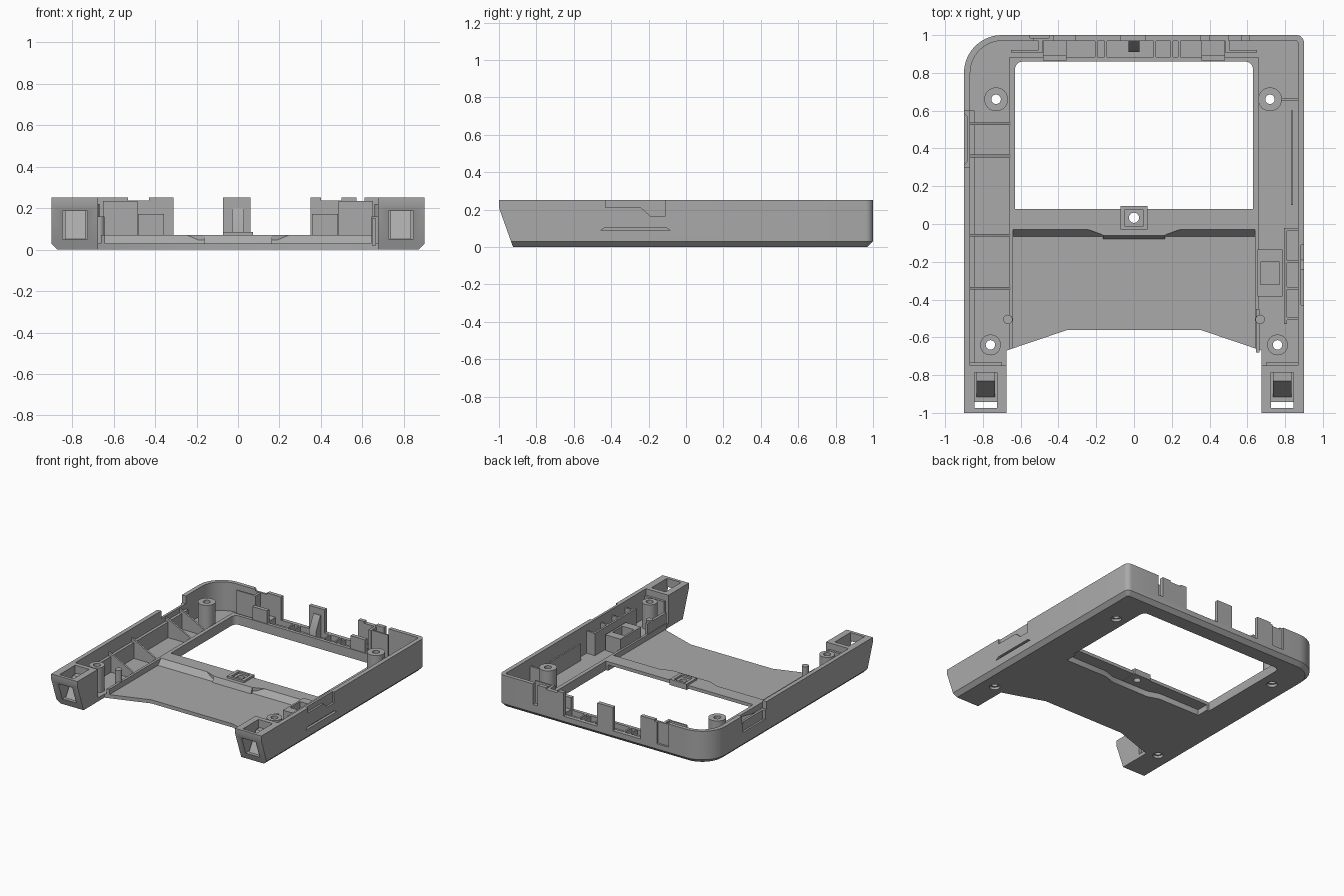
import bpy, bmesh, math

if "Cube" in bpy.data.objects:
    bpy.data.objects.remove(bpy.data.objects["Cube"])

# Shared levels and distances
TOP, RIM, FLOOR, BELOW, ABOVE = .25, .07, .028, -.1, .4
SIDE, INNER, WINDOW, ARM = .9, .867, .63, .675
BACK, BACK_INNER, LEDGE, FRONT = 1, .97, .885, -1
CHAMFER, SLANT = .03, .21
ARM_CENTRE, ARM_BACK, NOTCH_Y = .785, -.67, -.56
SIDES = (-1, 1)

grey = bpy.data.materials.new("matte_grey")
grey.use_nodes = True
shade = (.4, .4, .4, 1)
grey.diffuse_color = shade
grey.node_tree.nodes["Principled BSDF"].inputs["Base Color"].default_value = shade
parts = []


def prism(name, points, low, high, axis="z", chamfered=None):
    """Extrude a 2D outline along one axis."""
    def place(a, b, c):
        return {"x": (c, a, b), "y": (a, c, b), "z": (a, b, c)}[axis]

    bm = bmesh.new()
    face = bm.faces.new([bm.verts.new(place(a, b, low)) for a, b in points])
    extruded = bmesh.ops.extrude_face_region(bm, geom=[face], use_keep_orig=True)["geom"]
    moved = [v for v in extruded if isinstance(v, bmesh.types.BMVert)]
    bmesh.ops.translate(bm, vec=place(0, 0, high - low), verts=moved)
    bmesh.ops.recalc_face_normals(bm, faces=bm.faces)
    if chamfered:
        edges = [edge for edge in bm.edges if chamfered(edge)]
        bmesh.ops.bevel(bm, geom=edges, offset=CHAMFER, segments=1, affect="EDGES",
                        clamp_overlap=False)
    mesh = bpy.data.meshes.new(name)
    bm.to_mesh(mesh)
    bm.free()
    mesh.materials.append(grey)
    obj = bpy.data.objects.new(name, mesh)
    bpy.context.scene.collection.objects.link(obj)
    parts.append(obj)
    return obj


def box(name, left, right, front, back, low=FLOOR, high=TOP):
    points = [(left, front), (right, front), (right, back), (left, back)]
    return prism(name, points, low, high)


def block(name, x, y, width, depth, low=FLOOR, high=TOP):
    """Box placed by its centre in plan."""
    return box(name, x - width / 2, x + width / 2, y - depth / 2, y + depth / 2, low, high)


def arc(x, y, radius, start, turn, steps):
    angles = [math.radians(start + turn * i / steps) for i in range(steps + 1)]
    return [(x + radius * math.cos(a), y + radius * math.sin(a)) for a in angles]


def disc(name, x, y, radius, low, high, steps=24):
    return prism(name, arc(x, y, radius, 0, 360, steps)[:-1], low, high)


def mirrored(points):
    """Continue a right-hand outline with its mirror image."""
    return points + [(-x, y) for x, y in reversed(points)]


def cut(target, cutter):
    """Subtract the cutter, bake the result and drop the cutter."""
    cutter.hide_render = True
    modifier = target.modifiers.new("cut", "BOOLEAN")
    modifier.operation, modifier.solver, modifier.object = "DIFFERENCE", "EXACT", cutter
    bpy.context.view_layer.update()
    graph = bpy.context.evaluated_depsgraph_get()
    mesh = bpy.data.meshes.new_from_object(target.evaluated_get(graph))
    target.modifiers.clear()
    target.data = mesh
    parts.remove(cutter)
    bpy.data.objects.remove(cutter)


def cut_box(left, right, front, back, low=BELOW, high=ABOVE):
    cut(shell, box("cutter", left, right, front, back, low, high))


def cut_prism(points, low=BELOW, high=ABOVE, axis="z"):
    cut(shell, prism("cutter", points, low, high, axis))


def outer_bottom(edge):
    middle = sum((v.co for v in edge.verts), edge.verts[0].co * 0) / 2
    return abs(middle.z) < .001 and (abs(middle.x) > .88 or middle.y > .7)


def corners(side, back, offset):
    """Tight back corner on one side, wide one on the other."""
    tight, wide = .04 - offset, .2 - offset
    return (arc(side - tight, back - tight, tight, 0, 90, 5)
            + arc(wide - side, back - wide, wide, 90, 90, 14))


# Housing: one solid with a chamfered underside
arm = [(.35, NOTCH_Y), (ARM, ARM_BACK), (ARM, -1.1), (SIDE, -1.1)]
outline = arm + corners(SIDE, BACK, 0) + [(-x, y) for x, y in reversed(arm)]
shell = prism("housing", outline, 0, TOP, chamfered=outer_bottom)

# Slanted arm ends
cut_prism([(-2, BELOW), (-.889, BELOW), (FRONT, SLANT), (FRONT, ABOVE), (-2, ABOVE)],
          -1, 1, "x")

# Hollow channel running round both sides and the back
inner = [(.66, LEDGE), (.66, -.75), (INNER, -.75)]
cut_prism(inner + corners(INNER, BACK_INNER, .03)
          + [(-x, y) for x, y in reversed(inner)], FLOOR)

# Window, low rim and sunken front floor with its ramp
cut_prism(mirrored([(WINDOW, .08)] + arc(.59, .82, .04, 0, 90, 5)))
cut_box(-.672, .672, ARM_BACK, .9, RIM)
cut_prism([(-2, FLOOR), (-.065, FLOOR), (-.028, RIM), (-.028, ABOVE), (-2, ABOVE)],
          -.64, .64, "x")

# Recess under the cross bridge
cut_prism(mirrored([(.16, -.045), (.25, -.015), (.61, -.015), (.61, .2)]), BELOW, .045)

# Gaps, slots and top notches in the back wall
for left, right in ((-.31, -.073), (.06, .35)):
    cut_box(left, right, LEDGE, 2, RIM)
cut_box(-.55, -.45, .985, 2, RIM)
cut_box(.57, .61, .9, 2, .09)
for x in (-.48, .45):
    cut(shell, block("cutter", x, BACK, .1, .2, .237, ABOVE))

# Notch and slanted pocket in one side wall
cut_box(-1, -.8, .3, .6, .19)
cut_prism([(-.95, .26), (-.95, .64), (-.885, .57), (-.885, .33)], .12)

# Slot and shallow recess in the other side wall
cut_prism([(-.46, .087), (-.08, .087), (-.11, .105), (-.43, .105)], .88, 1, "x")
cut_prism([(-.43, ABOVE), (-.43, SLANT), (-.24, SLANT), (-.19, .165), (-.11, .165),
           (-.11, ABOVE)], .885, 1, "x")

# Pockets in the arm ends, open to the front
for side in SIDES:
    x = side * ARM_CENTRE
    cut(shell, block("cutter", x, -.88, .12, .19, .05, ABOVE))
    cut(shell, block("cutter", x, FRONT, .12, .2, .06, .185))

# Screw bosses with through holes
for x, y, radius in ((-.73, .66, .063), (.72, .66, .063),
                     (-.76, -.64, .055), (.76, -.64, .055)):
    boss = disc("screw_boss", x, y, radius, .02, .22)
    for target in (shell, boss):
        cut(target, disc("cutter", x, y, .025, BELOW, ABOVE))
    cut(shell, disc("cutter", x, y, .038, BELOW, .02))
block("boss_fin", .82, .66, .1, .015, FLOOR, .19)

# Cross bridge lip and square socket
prism("bridge_lip", mirrored([(.16, -.06), (.25, -.027)]), .045, RIM)
prism("lip_ramp", [(-.06, RIM), (-.08, .024), (-.058, .024), (-.045, RIM)], -.165, .165, "x")
socket = block("square_socket", 0, .033, .145, .125, .04, .085)
cut(socket, block("cutter", 0, .033, .095, .09, .065, ABOVE))
for target in (shell, socket):
    cut(target, disc("cutter", 0, .033, .027, BELOW, ABOVE))

# Back wall hooks, webs and centre wedge
for side in SIDES:
    block("hook", side * .42, .88, .125, .03, FLOOR, .17)
    block("hook_foot", side * .42, .935, .125, .08, FLOOR, .08)
    block("tab_web", side * .495, .94, .02, .07, FLOOR, .235)
    block("clip_wall", side * .575, .915, .15, .012, FLOOR, .235)
prism("centre_wedge", [(.91, FLOOR), (.91, .09), (.965, .2), (.98, .2), (.98, FLOOR)],
      -.03, .03, "x")
for x in (-.2, -.15, .11, .2, .24):
    block("back_rib", x, .93, .012, .09, .02, RIM)

# Sloped ribs across one channel
for y in (.53, .36, -.06, -.34):
    prism("channel_rib", [(-INNER, FLOOR), (-INNER, .18), (-.8, .15), (-.65, RIM),
                          (-.65, FLOOR)], y - .007, y + .007, "y")
box("wall_liner", -.87, -.845, -.74, .6, FLOOR, .15)

# Button carrier in the other channel
tray = block("button_tray", .72, -.26, .13, .25, FLOOR, .15)
cut(tray, block("cutter", .72, -.26, .1, .12, .06, ABOVE))
box("button_wall", .795, .81, -.53, -.02, FLOOR, .2)
for y in (-.5, -.34, -.2, -.03):
    block("button_rib", .835, y, .07, .014, FLOOR, .2)
box("inner_guide", .83, .842, .1, .6, FLOOR, .16)
box("inner_wall", .645, .665, -.68, -.45, .02, .15)

# Small posts, arm latches and crossbars
for side in SIDES:
    x = side * ARM_CENTRE
    disc("small_post", side * .668, -.505, .025, .02, .16, 16)
    prism("arm_latch", [(-.92, .045), (-.83, .19), (-.78, .19), (-.78, .045)],
          x - .05, x + .05, "x")
    block("arm_crossbar", x, -.745, .17, .025, FLOOR, .2)

# Smooth the round parts, keep the edges sharp
bpy.ops.object.select_all(action="DESELECT")
for part in parts:
    part.select_set(True)
bpy.context.view_layer.objects.active = shell
bpy.ops.object.shade_smooth_by_angle(angle=math.radians(30))
